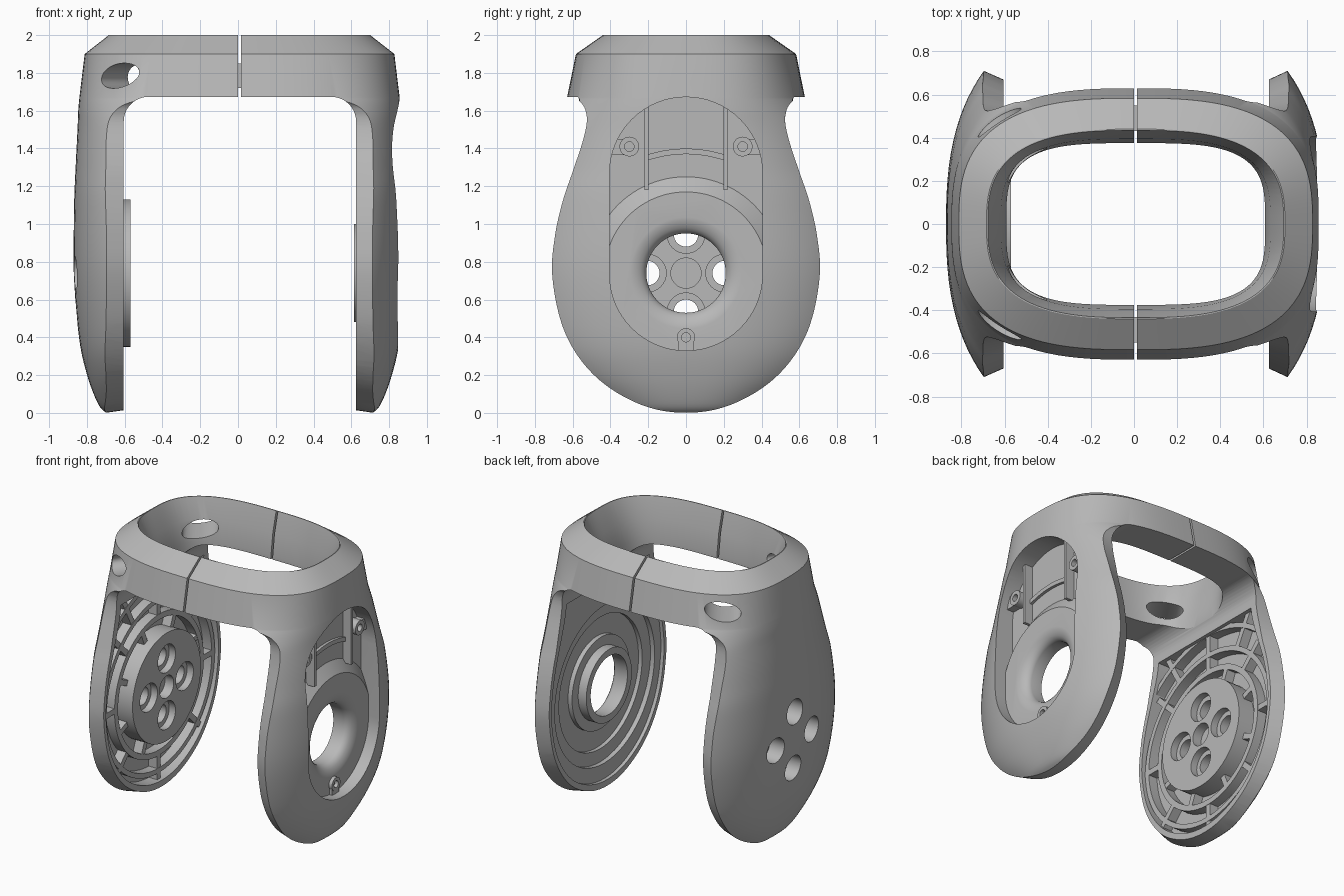
import bpy, bmesh, math
from mathutils import Vector

cube = bpy.data.objects.get("Cube")
if cube:
    bpy.data.objects.remove(cube, do_unlink=True)

grey = bpy.data.materials.new("neutral grey")
grey.use_nodes = True
grey.diffuse_color = (0.48, 0.48, 0.48, 1)
grey.node_tree.nodes["Principled BSDF"].inputs["Base Color"].default_value = (0.48, 0.48, 0.48, 1)

HUB = 0.74  # height of the pivot axis
MID = 0.008  # centre of the collar


# ---------- helpers ----------
def loft(name, rings):
    bm = bmesh.new()
    rows = [[bm.verts.new(p) for p in ring] for ring in rings]
    n = len(rows[0])
    for a, b in zip(rows, rows[1:]):
        for i in range(n):
            j = (i + 1) % n
            bm.faces.new((a[i], a[j], b[j], b[i]))
    bm.faces.new(rows[0][::-1])
    bm.faces.new(rows[-1])
    bmesh.ops.recalc_face_normals(bm, faces=bm.faces)
    mesh = bpy.data.meshes.new(name)
    bm.to_mesh(mesh)
    bm.free()
    obj = bpy.data.objects.new(name, mesh)
    bpy.context.scene.collection.objects.link(obj)
    return obj


def prism(name, pts, lo, hi, axis="X"):
    place = {"X": lambda p, d: (d, p[0], p[1]),
             "Y": lambda p, d: (p[0], d, p[1]),
             "Z": lambda p, d: (p[0], p[1], d)}[axis]
    return loft(name, [[place(p, d) for p in pts] for d in (lo, hi)])


def box(name, x0, x1, y0, y1, z0, z1):
    return prism(name, [(x0, y0), (x1, y0), (x1, y1), (x0, y1)], z0, z1, "Z")


def revolve(name, profile, y=0, z=HUB, n=64):
    turn = [2 * math.pi * i / n for i in range(n)]
    return loft(name, [[(x, y + r * math.cos(t), z + r * math.sin(t)) for t in turn]
                       for x, r in profile])


def cyl(name, x0, x1, r, y=0, z=HUB):
    return revolve(name, [(x0, r), (x1, r)], y, z)


def combine(obj, op, tool):
    mod = obj.modifiers.new(op, "BOOLEAN")
    mod.operation, mod.object, mod.solver = op, tool, "EXACT"
    graph = bpy.context.evaluated_depsgraph_get()
    mesh = bpy.data.meshes.new_from_object(obj.evaluated_get(graph))
    obj.modifiers.clear()
    obj.data = mesh
    bpy.data.objects.remove(tool, do_unlink=True)
    return obj


def cut(obj, tool):
    return combine(obj, "DIFFERENCE", tool)


def add(obj, tool):
    return combine(obj, "UNION", tool)


def keep(obj, tool):
    return combine(obj, "INTERSECT", tool)


def tube(name, x0, x1, r0, r1):
    return cut(cyl(name, x0, x1, r1), cyl("bore", x0 - 0.1, x1 + 0.1, r0))


def smooth(pts, k=5):
    # Catmull-Rom curve through the points
    pts = [Vector(p) for p in pts]
    out = []
    for i in range(len(pts) - 1):
        p0, p1, p2 = pts[max(i - 1, 0)], pts[i], pts[i + 1]
        p3 = pts[min(i + 2, len(pts) - 1)]
        for s in range(k):
            t = s / k
            out.append((p1 * 2 + (p2 - p0) * t + (p0 * 2 - p1 * 5 + p2 * 4 - p3) * t * t
                        + (p1 * 3 - p0 - p2 * 3 + p3) * t ** 3) * 0.5)
    return out + [pts[-1]]


def superellipse(z, a, b, n, count=112):
    out = []
    for i in range(count):
        t = 2 * math.pi * (i + 0.5) / count
        c, s = math.cos(t), math.sin(t)
        out.append((MID + math.copysign(a * abs(c) ** (2 / n), c),
                    math.copysign(b * abs(s) ** (2 / n), s), z))
    return out


# ---------- outer hull: height, half width, half depth, squareness ----------
rows = smooth([(-.02, .66, .45, 2.5), (0, .705, .5, 2.5), (.05, .75, .59, 2.5), (.2, .807, .81, 2.5),
               (.4, .85, .945, 2.5), (.75, .878, 1.0, 2.5), (1.1, .876, .94, 2.5),
               (1.3, .868, .855, 2.5), (1.5, .858, .77, 2.5), (1.6, .854, .69, 2.65),
               (1.67, .848, .63, 2.8)])
rows += [(1.9, .82, .583, 2.8), (2, .692, .44, 2.8)]
body = loft("yoke_body", [superellipse(*row) for row in rows])

# ---------- teardrop side outline ----------
half = [(0, 0), (.2, .03), (.4, .127), (.55, .27), (.66, .47), (.712, .73), (.698, .93),
        (.66, 1.1), (.6, 1.28), (.55, 1.43), (.526, 1.54), (.535, 1.61), (.565, 1.65), (.6, 1.672)]
drop = [tuple(p) for p in smooth([(-y, z) for y, z in half[:0:-1]] + half, 6)]


def pocket(x0, x1):
    # inset teardrop, flat at the top
    pts = [(y * .9, HUB + (z - HUB) * .92) for y, z in drop if z < 1.57]
    return prism("pocket", pts, x0, x1)


def draft_ring(x, sy, sz):
    # the inward taper fades out towards the collar
    ring = []
    for y, z in [(-.6, 1.76)] + drop + [(.6, 1.76)]:
        fade = min(max((z - 1.2) / .4, 0), 1)
        ring.append((x, y * (sy + (1 - sy) * fade), HUB + (z - HUB) * (sz if z < HUB else 1)))
    return ring


sides = loft("sides", [draft_ring(-1, 1, 1), draft_ring(-.705, 1, 1), draft_ring(-.6, .935, .98),
                       draft_ring(.62, .935, .98), draft_ring(.72, 1, 1), draft_ring(1, 1, 1)])
keep(body, add(sides, box("collar_zone", -1.1, 1.1, -1.1, 1.1, 1.67, 2.1)))

# ---------- arch between the legs, and the collar hole ----------
R = .13
arc = [math.pi / 2 * i / 10 for i in range(11)]
arch = [(-.605, -.5)] + [(-.605 + R - R * math.cos(t), 1.673 - R + R * math.sin(t)) for t in arc]
arch += [(.625 - R + R * math.sin(t), 1.673 - R + R * math.cos(t)) for t in arc] + [(.625, -.5)]
cut(body, prism("arch", arch, -1.2, 1.2, "Y"))
cut(body, loft("collar_hole", [superellipse(*row) for row in (
    (1.5, .6, .375, 3.5), (1.7, .6, .375, 3.5), (1.85, .625, .395, 3.1), (2.01, .69, .437, 2.8))]))

# slanted vents at the right-hand corners
for s in (-1, 1):
    rings = []
    for d in (-.3, .3):
        rings.append([(-.63 - .55 * d + .1 * math.cos(t), s * (.48 + .83 * d + .066 * math.cos(t)),
                       1.785 + .065 * math.sin(t) + .015 * math.cos(t))
                      for t in [i * math.pi / 20 for i in range(40)]])
    cut(body, loft("vent", rings))
cut(body, box("split", MID - .007, MID + .007, -1, 1, 1.6, 2.2))

# ---------- right leg: ribbed pocket and four-hole hub ----------
cut(body, pocket(-.70, -.5))
add(body, cyl("hub", -.72, -.57, .39))
cut(body, cyl("hub_centre", -.64, -.5, .08))
for i in range(4):
    a = i * math.pi / 2
    y, z = .205 * math.cos(a), HUB + .205 * math.sin(a)
    cut(body, revolve("bolt_hole", [(-1, .09), (-.75, .09), (-.75, .065), (-.62, .065),
                                    (-.62, .1), (-.5, .1)], y, z, 32))
parts = [body]
for k, (r0, r1) in enumerate([(.47, .51), (.60, .635), (.76, .795)]):
    parts.append(keep(tube(f"ring_rib_{k + 1}", -.71, -.63, r0, r1), pocket(-.70, -.5)))


def spoke(name, angle, r0, r1, w=.02):
    c, s = math.cos(angle), math.sin(angle)
    pts = [(r * c - d * s, HUB + r * s + d * c) for r, d in ((r0, -w), (r1, -w), (r1, w), (r0, w))]
    return keep(prism(name, pts, -.71, -.632), pocket(-.70, -.5))


for i in range(8):
    parts.append(spoke(f"inner_spoke_{i + 1}", math.pi * (i + .5) / 4, .38, .49))
    parts.append(spoke(f"outer_spoke_{i + 1}", math.pi * i / 4, .49, .72))
for i, deg in enumerate((62, 90, 118)):
    parts.append(spoke(f"upper_spoke_{i + 1}", math.radians(deg), .61, 1.0))


# ---------- left leg: outer window with round housing, stepped inside ----------
def window(x0, x1, r):
    turn = [math.pi * i / 32 for i in range(33)]
    pts = [(-r * math.cos(t), HUB - .005 - r * math.sin(t)) for t in turn]
    pts += [(r * math.cos(t), 1.267 + r * math.sin(t)) for t in turn]
    return prism("window", pts, x0, x1)


cut(body, window(.70, 1.1, .405))
housing = revolve("housing", [(.68, .51), (.70, .51), (.76, .43)], n=96)
add(body, keep(housing, window(.6, 1, .412)))
cut(body, pocket(.5, .65))
cut(body, cyl("step", .5, .683, .57))
cut(body, cyl("step", .5, .712, .475))
add(body, cyl("flange", .68, .73, .33))
add(body, cyl("left_hub", .615, .735, .26))
cut(body, revolve("funnel", [(.4, .21), (.70, .21), (.715, .215), (.73, .225), (.742, .24),
                             (.752, .26), (.758, .28), (.762, .31)], n=96))

# ---------- details in the window ----------
for s, side in ((1, "back"), (-1, "front")):
    parts.append(box(f"{side}_channel_wall", .69, .765, s * .21 - .011, s * .21 + .011, 1.18, 1.625))
    boss = cyl(f"{side}_screw_boss", .69, .765, .052, s * .3, 1.41)
    add(boss, box("web", .69, .755, *sorted((s * .3, s * .415)), 1.365, 1.45))
    parts.append(cut(boss, cyl("screw_hole", .71, .9, .025, s * .3, 1.41)))
    parts.append(box(f"{side}_split_key", MID - .02, MID + .02, *sorted((s * .43, s * .55)), 1.72, 1.85))
low = cyl("lower_screw_boss", .74, .785, .048, 0, .40)
add(low, box("web", .74, .78, -.04, .04, .31, .38))
parts.append(cut(low, cyl("screw_hole", .75, .9, .024, 0, .40)))
ledge = tube("window_ledge", .69, .72, .63, .66)
parts.append(keep(ledge, box("zone", .6, .8, -.21, .21, 1.2, 1.6)))

# ---------- finish ----------
for obj in parts:
    obj.data.materials.clear()
    obj.data.materials.append(grey)
    for face in obj.data.polygons:
        face.material_index = 0
bpy.ops.object.select_all(action="DESELECT")
for obj in parts:
    obj.select_set(True)
bpy.context.view_layer.objects.active = body
bpy.ops.object.shade_smooth_by_angle(angle=math.radians(30))
